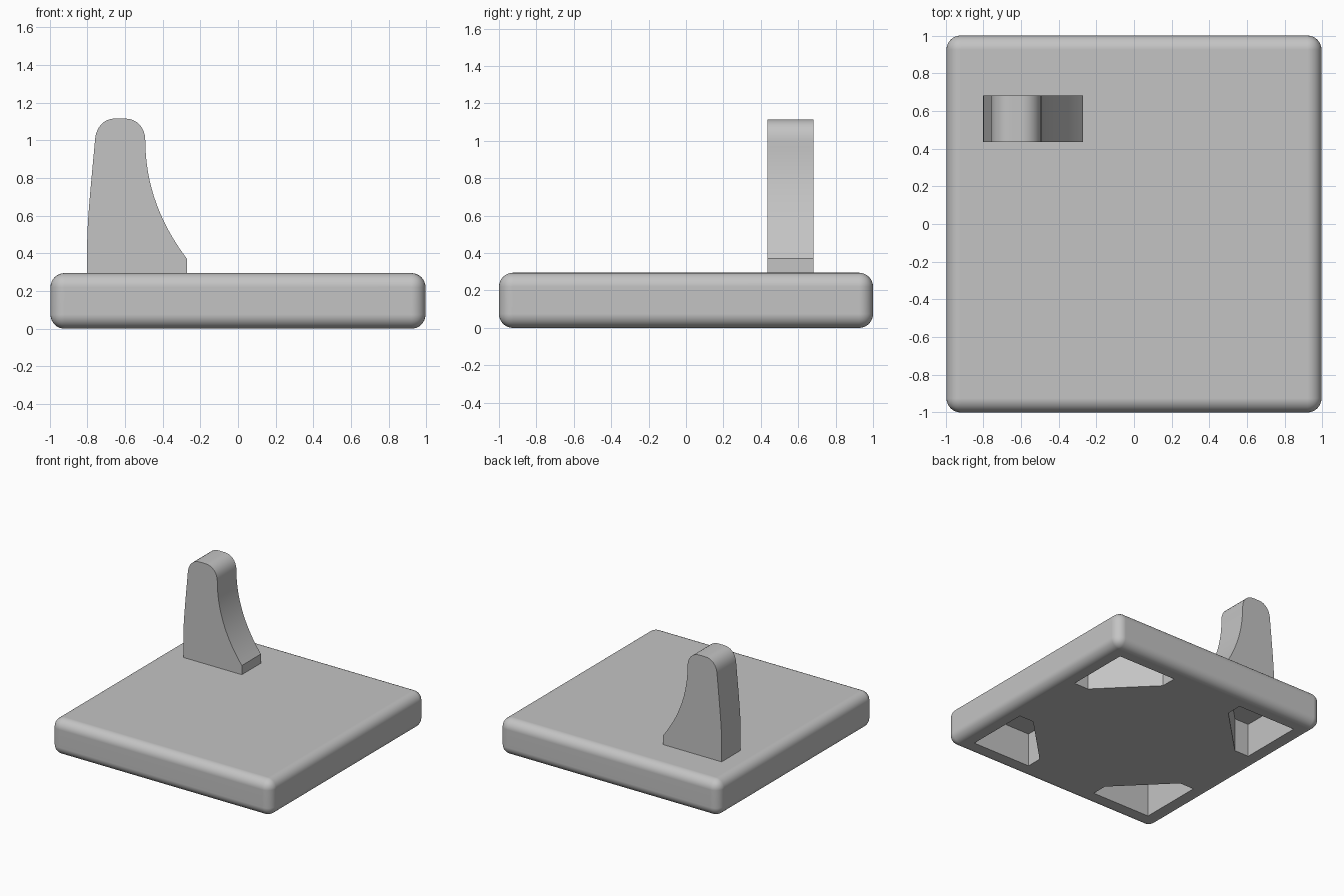
import bpy, bmesh, math
from mathutils import Vector
from mathutils.geometry import interpolate_bezier

cube = bpy.data.objects.get("Cube")
if cube:
    bpy.data.objects.remove(cube, do_unlink=True)

GREY = (0.55, 0.55, 0.55, 1.0)
mat = bpy.data.materials.new("plain_grey")
mat.use_nodes = True
mat.diffuse_color = GREY
mat.node_tree.nodes["Principled BSDF"].inputs["Base Color"].default_value = GREY


def add_object(name, bm):
    bmesh.ops.recalc_face_normals(bm, faces=bm.faces[:])
    mesh = bpy.data.meshes.new(name)
    bm.to_mesh(mesh)
    bm.free()
    mesh.materials.append(mat)
    obj = bpy.data.objects.new(name, mesh)
    bpy.context.collection.objects.link(obj)
    return obj


def extrude_outline(bm, points, depth):
    face = bm.faces.new([bm.verts.new(p) for p in points])
    side = bmesh.ops.extrude_face_region(bm, geom=[face])["geom"]
    moved = [v for v in side if isinstance(v, bmesh.types.BMVert)]
    bmesh.ops.translate(bm, verts=moved, vec=depth)


def activate(obj):
    bpy.ops.object.select_all(action="DESELECT")
    obj.select_set(True)
    bpy.context.view_layer.objects.active = obj


def smooth(obj):
    activate(obj)
    bpy.ops.object.shade_smooth_by_angle(angle=math.radians(30))
    normals = obj.modifiers.new("weighted_normals", "WEIGHTED_NORMAL")
    normals.keep_sharp = True


# Base: slab rounded on every edge
HALF_X, HALF_Y, HEIGHT, RADIUS = 0.995, 1.0, 0.295, 0.075
bm = bmesh.new()
bmesh.ops.create_cube(bm, size=1)
bmesh.ops.scale(bm, vec=(2 * HALF_X, 2 * HALF_Y, HEIGHT), verts=bm.verts)
bmesh.ops.translate(bm, vec=(0, 0, HEIGHT / 2), verts=bm.verts)
bmesh.ops.bevel(bm, geom=bm.edges[:], offset=RADIUS, segments=8,
                profile=0.5, affect="EDGES")
base = add_object("base", bm)

# Underside pockets: squares with the inner corner cut off
NEAR, CUT, FAR, CEILING, BELOW = 0.32, 0.72, 0.85, 0.275, -0.1
pocket = [(FAR, FAR), (NEAR, FAR), (NEAR, CUT), (CUT, NEAR), (FAR, NEAR)]
bm = bmesh.new()
for sx in (-1, 1):
    for sy in (-1, 1):
        extrude_outline(bm, [(x * sx, y * sy, BELOW) for x, y in pocket],
                        (0, 0, CEILING - BELOW))
cutter = add_object("pocket_cutter", bm)
cutter.hide_render = True
cut = base.modifiers.new("pockets", "BOOLEAN")
cut.operation = "DIFFERENCE"
cut.solver = "EXACT"
cut.object = cutter
activate(base)
bpy.ops.object.modifier_apply(modifier=cut.name)
bpy.data.objects.remove(cutter, do_unlink=True)
smooth(base)


# Upright: rounded top, tapered outer edge and concave inner edge
def curve(a, b, c, d, count):
    pts = [Vector((x, 0, z)) for x, z in (a, b, c, d)]
    return interpolate_bezier(*pts, count)


outline = [Vector((-0.80, 0, HEIGHT - 0.01))]
outline += curve((-0.80, 0.47), (-0.80, 0.58), (-0.774, 0.83), (-0.758, 1.01), 8)
outline += curve((-0.758, 1.01), (-0.752, 1.07), (-0.71, 1.115), (-0.655, 1.115), 9)[1:]
outline += curve((-0.598, 1.115), (-0.54, 1.115), (-0.492, 1.07), (-0.492, 1.0), 9)
outline += curve((-0.492, 1.0), (-0.492, 0.75), (-0.40, 0.54), (-0.27, 0.37), 20)[1:]
outline.append(Vector((-0.27, 0, HEIGHT - 0.01)))

Y_FRONT, Y_BACK = 0.435, 0.682
bm = bmesh.new()
extrude_outline(bm, [(p.x, Y_FRONT, p.z) for p in outline], (0, Y_BACK - Y_FRONT, 0))
smooth(add_object("upright", bm))
